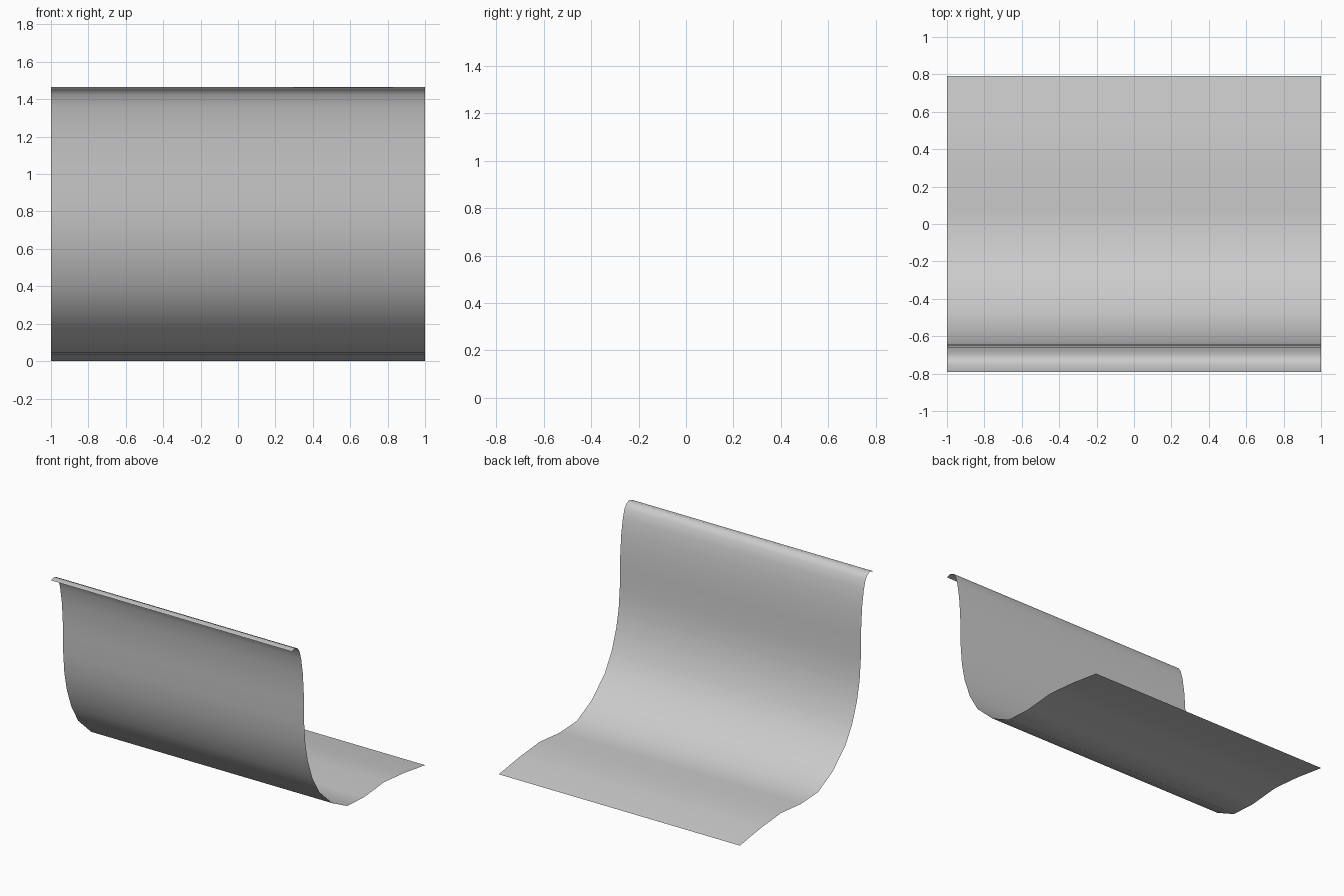
import bpy, bmesh

if "Cube" in bpy.data.objects:
    bpy.data.objects.remove(bpy.data.objects["Cube"])

# Side profile (y, z) of the thin curved sheet, from tail tip to upper lip
PROFILE = [
    (0.79, 0.0), (0.54, 0.037), (0.305, 0.058), (0.065, 0.036),
    (-0.135, 0.047), (-0.31, 0.135), (-0.465, 0.277), (-0.545, 0.41),
    (-0.60, 0.56), (-0.63, 0.70), (-0.643, 0.85), (-0.645, 1.0),
    (-0.65, 1.12), (-0.661, 1.25), (-0.68, 1.36), (-0.70, 1.425),
    (-0.722, 1.453), (-0.75, 1.465), (-0.79, 1.455),
]

# Curved sheet: sweep the profile straight across the width
bm = bmesh.new()
verts = [bm.verts.new((-1, y, z)) for y, z in PROFILE]
edges = [bm.edges.new(pair) for pair in zip(verts, verts[1:])]
swept = bmesh.ops.extrude_edge_only(bm, edges=edges)["geom"]
new_verts = [g for g in swept if isinstance(g, bmesh.types.BMVert)]
bmesh.ops.translate(bm, verts=new_verts, vec=(2, 0, 0))
bmesh.ops.recalc_face_normals(bm, faces=bm.faces)

# Make the upper, concave side the outside
bm.normal_update()
if sum(f.normal.z * f.calc_area() for f in bm.faces) < 0:
    bmesh.ops.reverse_faces(bm, faces=bm.faces)
for f in bm.faces:
    f.smooth = True

mesh = bpy.data.meshes.new("curved_sheet")
bm.to_mesh(mesh)
bm.free()
sheet = bpy.data.objects.new("curved_sheet", mesh)
bpy.context.collection.objects.link(sheet)
